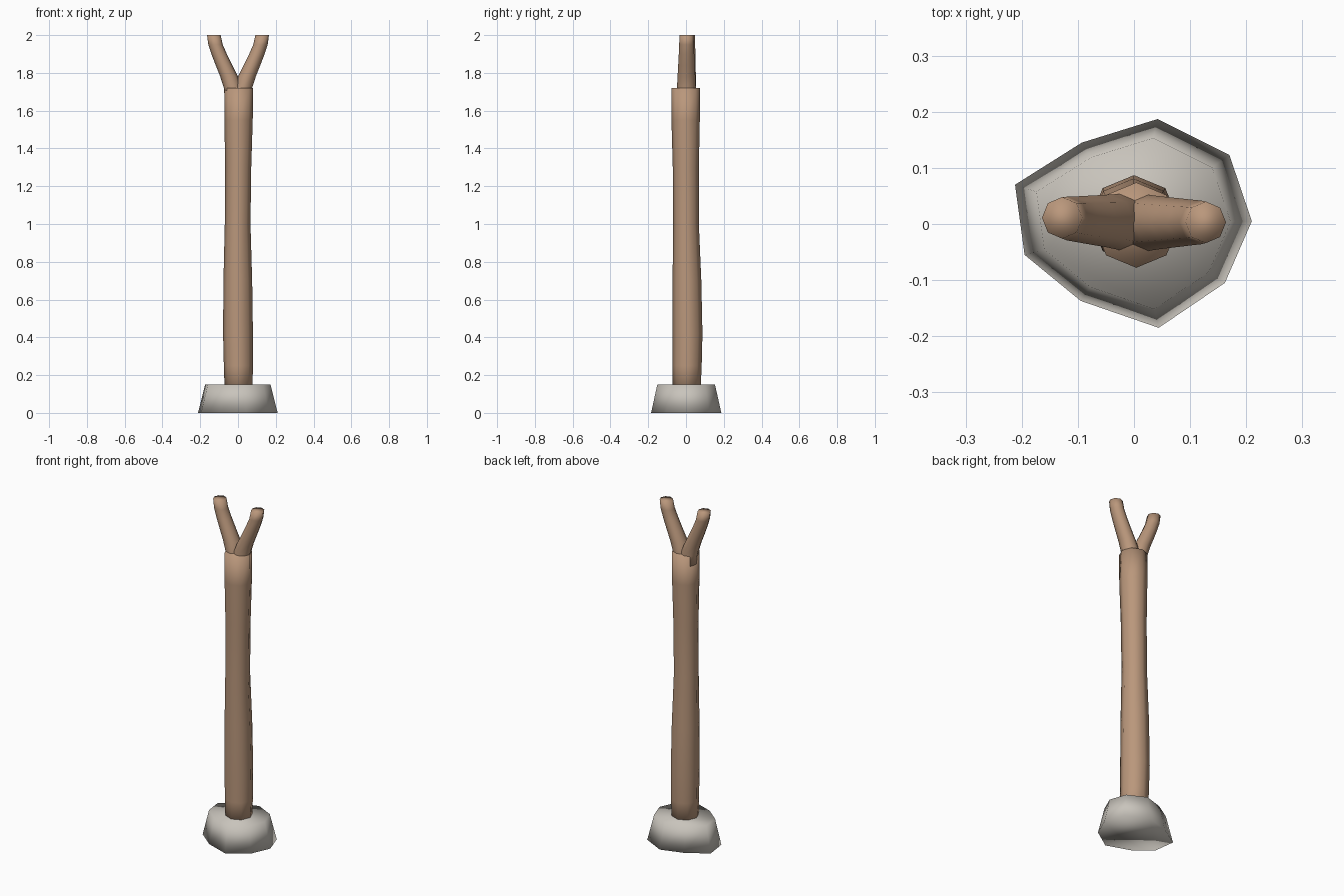
import bpy, bmesh, math

if "Cube" in bpy.data.objects:
    bpy.data.objects.remove(bpy.data.objects["Cube"])


def material(name, color):
    m = bpy.data.materials.new(name)
    m.diffuse_color = (*color, 1)
    m.use_nodes = True
    m.node_tree.nodes["Principled BSDF"].inputs["Base Color"].default_value = m.diffuse_color
    return m


wood = material("wood", (0.49, 0.31, 0.20))
stone = material("stone", (0.58, 0.55, 0.50))


def loft(name, rings, mat):
    """Join rings of points into a capped, smooth-shaded solid."""
    bm = bmesh.new()
    loops = [[bm.verts.new(p) for p in ring] for ring in rings]
    n = len(loops[0])
    for a, b in zip(loops, loops[1:]):
        for i in range(n):
            j = (i + 1) % n
            bm.faces.new((a[i], a[j], b[j], b[i]))
    bm.faces.new(loops[0][::-1])
    bm.faces.new(loops[-1])
    bmesh.ops.recalc_face_normals(bm, faces=bm.faces)
    for f in bm.faces:
        f.smooth = True
    me = bpy.data.meshes.new(name)
    bm.to_mesh(me)
    bm.free()
    me.materials.append(mat)
    ob = bpy.data.objects.new(name, me)
    bpy.context.collection.objects.link(ob)
    return ob


def octagon(x, y, z, rx, ry):
    return [(x + rx * math.cos(k * math.pi / 4), y + ry * math.sin(k * math.pi / 4), z)
            for k in range(8)]


# Irregular tapered stone foot
outline = [(-0.212, 0.07), (-0.195, -0.055), (-0.095, -0.137), (0.044, -0.185),
           (0.162, -0.105), (0.21, 0.005), (0.17, 0.123), (0.042, 0.187), (-0.093, 0.145)]
loft("stone_base", [[(x * s, y * s, z) for x, y in outline]
                    for s, z in ((1, 0), (0.82, 0.15))], stone)

# Slightly crooked trunk: x, y, z, radius
trunk = [(0.003, 0.003, 0.10, 0.073), (0.002, 0.006, 0.25, 0.077), (0, 0.008, 0.42, 0.079),
         (-0.001, 0.005, 0.70, 0.076), (-0.002, 0, 1.0, 0.068), (0.001, -0.001, 1.3, 0.069),
         (0.003, -0.002, 1.55, 0.075), (0.004, -0.002, 1.72, 0.076)]
loft("trunk", [octagon(x, y, z, r, r) for x, y, z, r in trunk], wood)

# Forked branches: x, z, half width, half depth
branch = [(0.02, 1.66, 0.050, 0.052), (0.026, 1.72, 0.049, 0.050), (0.047, 1.78, 0.047, 0.047),
          (0.074, 1.84, 0.044, 0.044), (0.100, 1.90, 0.041, 0.041),
          (0.119, 1.95, 0.038, 0.039), (0.128, 2.0, 0.036, 0.037)]
for name, side, lean in (("left_branch", -1, 0.009), ("right_branch", 1, 0.001)):
    loft(name, [octagon(side * x, lean * (z - 1.66) / 0.34 + 0.002, z, rx, ry)
                for x, z, rx, ry in branch], wood)
